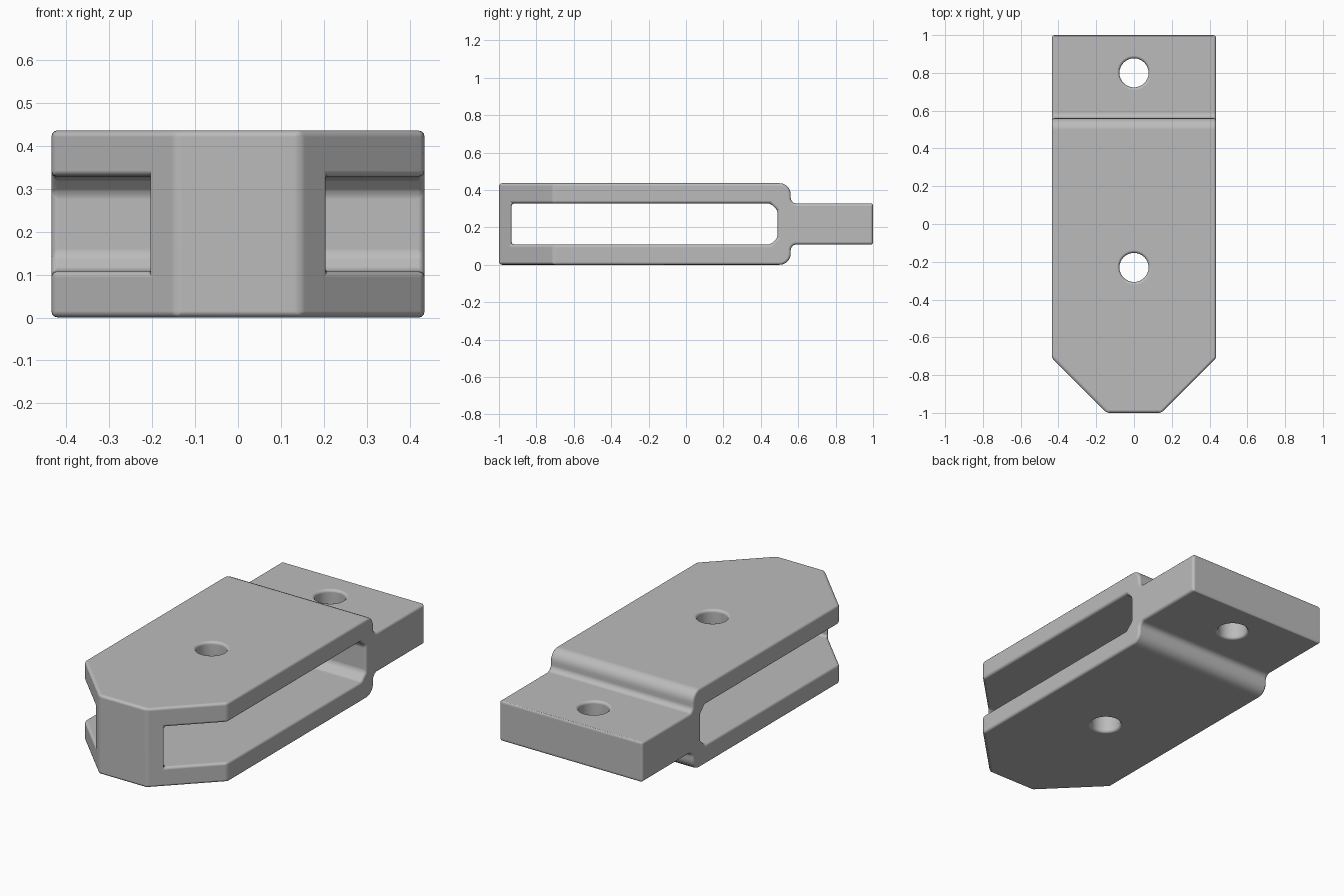
import bpy, bmesh, math
from mathutils import Vector

if "Cube" in bpy.data.objects:
    bpy.data.objects.remove(bpy.data.objects["Cube"])

W, H, MID = 0.435, 0.436, 0.218   # half width, height, mid height


def arc(cy, cz, r, a0, a1, n=6):
    return [(cy + r * math.cos(math.radians(a0 + (a1 - a0) * i / n)),
             cz + r * math.sin(math.radians(a0 + (a1 - a0) * i / n))) for i in range(n + 1)]


def prism(bm, profile, half):
    """Extrude a (y, z) profile across x."""
    face = bm.faces.new([bm.verts.new((-half, y, z)) for y, z in profile])
    ext = bmesh.ops.extrude_face_region(bm, geom=[face])
    moved = [v for v in ext["geom"] if isinstance(v, bmesh.types.BMVert)]
    bmesh.ops.translate(bm, verts=moved, vec=(2 * half, 0, 0))
    bmesh.ops.recalc_face_normals(bm, faces=bm.faces[:])


def make_object(name, bm):
    mesh = bpy.data.meshes.new(name)
    bm.to_mesh(mesh)
    bm.free()
    ob = bpy.data.objects.new(name, mesh)
    bpy.context.collection.objects.link(ob)
    return ob


# Clevis body with stepped tongue: upper half profile, mirrored about mid height
upper = [(1.0, 0.328)] + arc(0.59, 0.358, 0.03, 270, 180) + arc(0.50, H - 0.06, 0.06, 0, 90) + [(-1.0, H)]
lower = [(y, 2 * MID - z) for y, z in reversed(upper)]
bm = bmesh.new()
prism(bm, upper + lower, W)

# Angled front corners
for s in (-1, 1):
    bmesh.ops.bisect_plane(bm, geom=bm.verts[:] + bm.edges[:] + bm.faces[:],
                           plane_co=Vector((s * W, -0.71, 0)),
                           plane_no=Vector((s, -1, 0)).normalized(), clear_outer=True)
    bmesh.ops.holes_fill(bm, edges=[e for e in bm.edges if e.is_boundary], sides=0)
bmesh.ops.recalc_face_normals(bm, faces=bm.faces[:])
body = make_object("clevis_body", bm)

# Through slot with chamfered rear corners
cutters = []
bm = bmesh.new()
prism(bm, [(-0.933, 0.108), (0.452, 0.108), (0.49, 0.146),
           (0.49, 0.290), (0.452, 0.328), (-0.933, 0.328)], 0.6)
cutters.append(make_object("slot_cutter", bm))

# Pin holes
for name, y in (("tongue_hole_cutter", 0.80), ("body_hole_cutter", -0.23)):
    bm = bmesh.new()
    bmesh.ops.create_cone(bm, cap_ends=True, segments=32, radius1=0.077, radius2=0.077, depth=1.0)
    bmesh.ops.translate(bm, verts=bm.verts[:], vec=(0, y, MID))
    cutters.append(make_object(name, bm))

for c in cutters:
    c.hide_render = True
    m = body.modifiers.new(c.name, 'BOOLEAN')
    m.operation, m.solver, m.object = 'DIFFERENCE', 'EXACT', c

# Softened edges
bev = body.modifiers.new("soft_edges", 'BEVEL')
bev.width, bev.segments = 0.015, 3
bev.limit_method, bev.angle_limit = 'ANGLE', math.radians(30)
bev.use_clamp_overlap = False

# Bake the modifiers and remove the cutters
dg = bpy.context.evaluated_depsgraph_get()
baked = bpy.data.meshes.new_from_object(body.evaluated_get(dg))
body.modifiers.clear()
body.data = baked
for c in cutters:
    bpy.data.objects.remove(c)

# Smooth shading with flat main faces
for p in body.data.polygons:
    p.use_smooth = True
wn = body.modifiers.new("flat_faces", 'WEIGHTED_NORMAL')
wn.weight = 100

mat = bpy.data.materials.new("plain grey")
mat.diffuse_color = (0.5, 0.5, 0.5, 1)
mat.use_nodes = True
mat.node_tree.nodes["Principled BSDF"].inputs["Base Color"].default_value = mat.diffuse_color
body.data.materials.clear()
body.data.materials.append(mat)
